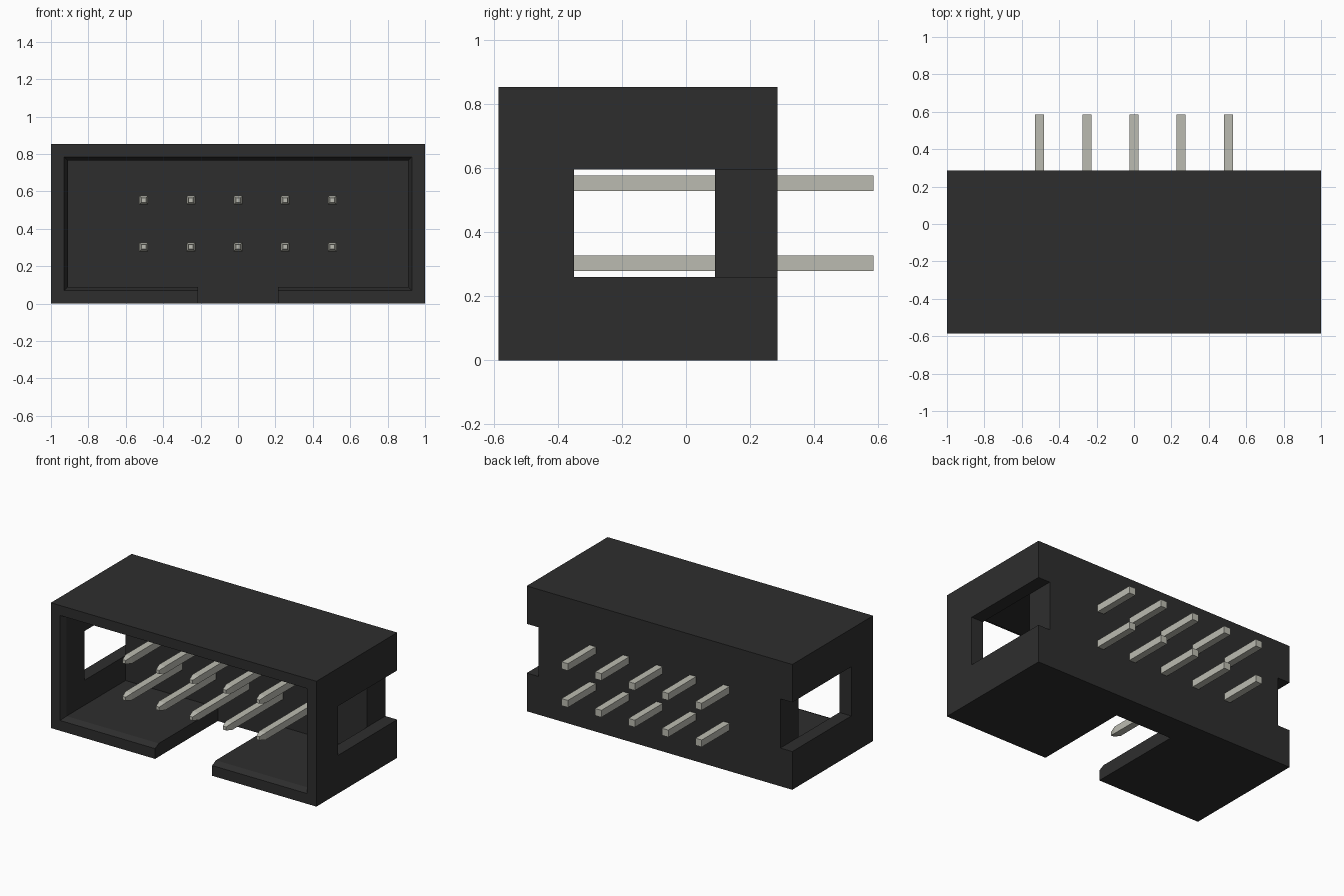
import bpy, bmesh, math
from itertools import product

cube = bpy.data.objects.get("Cube")
if cube:
    bpy.data.objects.remove(cube, do_unlink=True)


def make_material(name, rgb, roughness):
    m = bpy.data.materials.new(name)
    m.use_nodes = True
    m.diffuse_color = (*rgb, 1)
    bsdf = m.node_tree.nodes["Principled BSDF"]
    bsdf.inputs["Base Color"].default_value = (*rgb, 1)
    bsdf.inputs["Roughness"].default_value = roughness
    return m


def make_object(name, bm, material):
    bmesh.ops.recalc_face_normals(bm, faces=bm.faces[:])
    mesh = bpy.data.meshes.new(name)
    bm.to_mesh(mesh)
    bm.free()
    mesh.materials.append(material)
    ob = bpy.data.objects.new(name, mesh)
    bpy.context.collection.objects.link(ob)
    return ob


black = make_material("black plastic", (0.027, 0.027, 0.027), 0.6)
metal = make_material("pale metal", (0.50, 0.50, 0.44), 0.5)

# Housing: cells between these planes are solid or empty
FRONT, FLOOR, BACK = -0.585, 0.09, 0.285
XS = [-1, -0.91, -0.215, 0.215, 0.91, 1]
YS = [FRONT, -0.545, -0.35, FLOOR, BACK]
ZS = [0, 0.09, 0.26, 0.595, 0.765, 0.853]


def solid(i, j, k):
    if not (0 <= i < len(XS) - 1 and 0 <= j < len(YS) - 1 and 0 <= k < len(ZS) - 1):
        return False
    x, y, z = [(a[n] + a[n + 1]) / 2 for a, n in ((XS, i), (YS, j), (ZS, k))]
    cavity = abs(x) < 0.91 and y < FLOOR and 0.09 < z < 0.765
    key_slot = abs(x) < 0.215 and y < FLOOR and z < 0.09
    side_window = abs(x) > 0.91 and y > -0.35 and 0.26 < z < 0.595
    return not (cavity or key_slot or side_window)


bm = bmesh.new()
verts = {}


def vert(idx):
    if idx not in verts:
        verts[idx] = bm.verts.new((XS[idx[0]], YS[idx[1]], ZS[idx[2]]))
    return verts[idx]


for cell in product(range(len(XS) - 1), range(len(YS) - 1), range(len(ZS) - 1)):
    if not solid(*cell):
        continue
    for axis, side in product(range(3), (0, 1)):
        neighbour = list(cell)
        neighbour[axis] += 2 * side - 1
        if solid(*neighbour):
            continue
        u, v = [a for a in range(3) if a != axis]
        corners = []
        for du, dv in ((0, 0), (1, 0), (1, 1), (0, 1)):
            c = list(cell)
            c[axis] += side
            c[u] += du
            c[v] += dv
            corners.append(vert(tuple(c)))
        bm.faces.new(corners)

# Chamfer the mouth by widening its front rim
for v in bm.verts:
    x, y, z = v.co
    if abs(y - FRONT) < 1e-4 and abs(x) < 0.911 and 0.089 < z < 0.766:
        if abs(x) > 0.909:
            v.co.x += math.copysign(0.02, x)
        if z < 0.091:
            v.co.z -= 0.02
        elif z > 0.764:
            v.co.z += 0.02

bmesh.ops.recalc_face_normals(bm, faces=bm.faces[:])
bmesh.ops.dissolve_limit(bm, angle_limit=0.01, verts=bm.verts[:], edges=bm.edges[:])
make_object("housing", bm, black)


# Pins: square bars with a tapered front tip
def make_pin(name, x, z):
    bm = bmesh.new()
    rings = []
    for y, r in ((-0.505, 0.012), (-0.455, 0.024), (0.585, 0.024)):
        rings.append([bm.verts.new((x + sx * r, y, z + sz * r))
                      for sx, sz in ((-1, -1), (1, -1), (1, 1), (-1, 1))])
    for a, b in zip(rings, rings[1:]):
        for n in range(4):
            m = (n + 1) % 4
            bm.faces.new((a[n], a[m], b[m], b[n]))
    bm.faces.new(rings[0])
    bm.faces.new(rings[-1])
    make_object(name, bm, metal)


for row, z in (("lower", 0.303), ("upper", 0.553)):
    for n in range(5):
        make_pin(f"{row}_pin_{n + 1}", (n - 2) * 0.252, z)
